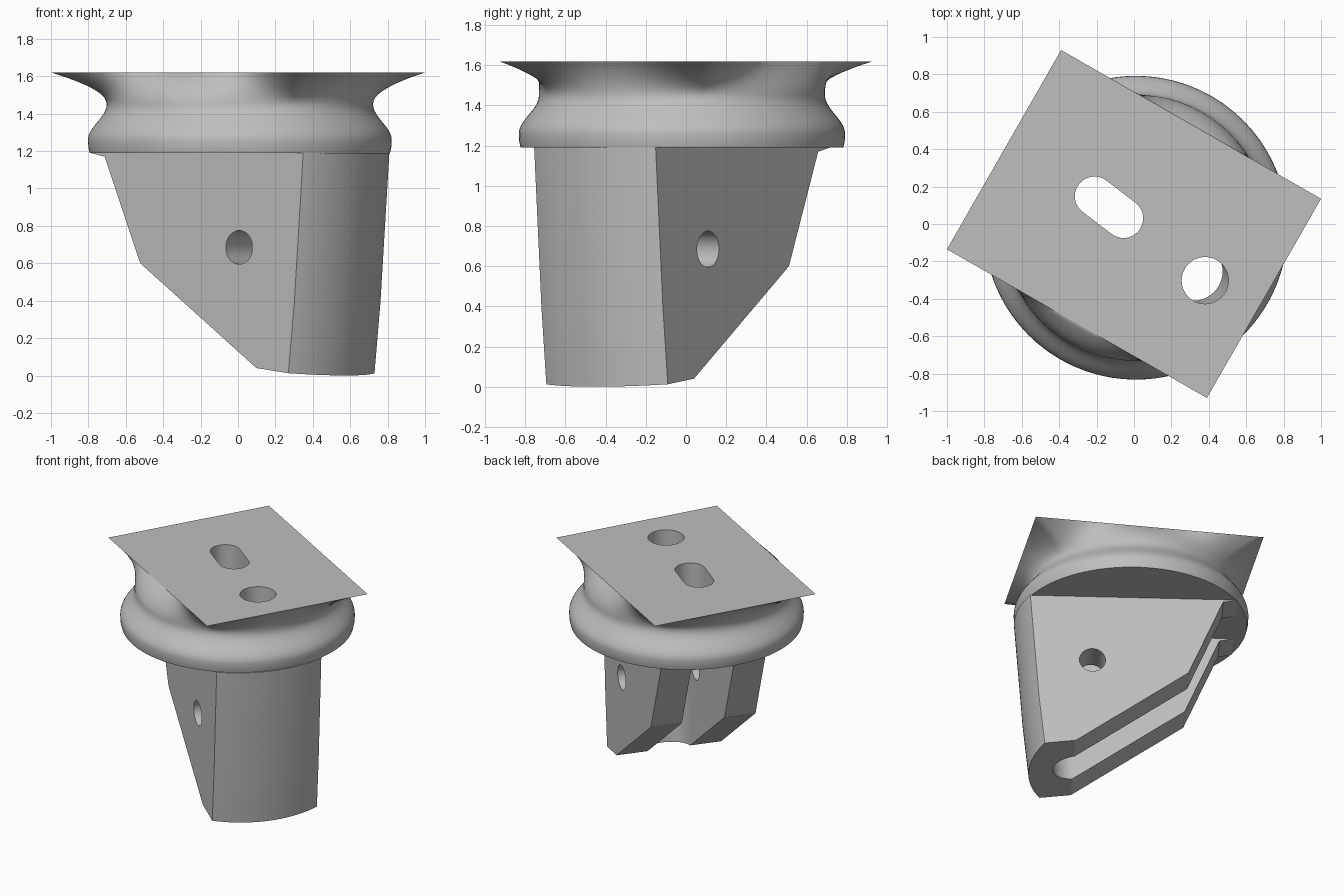
import bpy, bmesh, math
from mathutils import Vector, Matrix

if "Cube" in bpy.data.objects:
    bpy.data.objects.remove(bpy.data.objects["Cube"])

grey = bpy.data.materials.new("grey")
grey.diffuse_color = (0.52, 0.52, 0.52, 1)
grey.use_nodes = True
grey.node_tree.nodes["Principled BSDF"].inputs["Base Color"].default_value = grey.diffuse_color

CENTRE = Vector((0.01, -0.02))
# arm frame: x runs along the arm, y across it
FRAME = Matrix.Translation((0.01, -0.02, 0)) @ Matrix.Rotation(math.radians(-37.3), 4, 'Z')
LEDGE = 1.19      # underside of the collar
TOP = 1.62


def skin(name, rings, matrix=Matrix()):
    """Closed solid through equal-length rings of points."""
    bm = bmesh.new()
    rows = [[bm.verts.new(matrix @ Vector(p)) for p in ring] for ring in rings]
    for lo, hi in zip(rows, rows[1:]):
        for i in range(len(lo)):
            j = (i + 1) % len(lo)
            bm.faces.new((lo[i], lo[j], hi[j], hi[i]))
    bm.faces.new(rows[0][::-1])
    bm.faces.new(rows[-1])
    bmesh.ops.recalc_face_normals(bm, faces=bm.faces)
    mesh = bpy.data.meshes.new(name)
    bm.to_mesh(mesh)
    bm.free()
    obj = bpy.data.objects.new(name, mesh)
    bpy.context.collection.objects.link(obj)
    mesh.materials.append(grey)
    return obj


def stadium(x0, x1, r, z, n=24):
    """Slot outline with round ends at x0 and x1."""
    pts = []
    for cx, start in ((x1, -90), (x0, 90)):
        for i in range(n + 1):
            t = math.radians(start + 180 * i / n)
            pts.append((cx + r * math.cos(t), r * math.sin(t), z))
    return pts


def cut(obj, cutter):
    mod = obj.modifiers.new("cut", 'BOOLEAN')
    mod.operation, mod.solver, mod.object = 'DIFFERENCE', 'EXACT', cutter
    bpy.context.view_layer.objects.active = obj
    bpy.ops.object.modifier_apply(modifier=mod.name)
    bpy.data.objects.remove(cutter)


def smooth(obj, angle):
    bpy.ops.object.select_all(action='DESELECT')
    obj.select_set(True)
    bpy.context.view_layer.objects.active = obj
    bpy.ops.object.shade_smooth_by_angle(angle=math.radians(angle))


# collar: round base, narrow neck, flaring to a rectangular top
corners = [Vector(p) for p in ((1, 0.135), (-0.39, 0.93), (-1, -0.135), (0.39, -0.93))]
outline = []
for k in range(4):
    p, q = corners[k], corners[(k + 1) % 4]
    for i in range(28):
        outline.append(p.lerp(q, i / 28))


def collar_ring(z, r, blend=0.0):
    return [(*(CENTRE + p.normalized() * r).lerp(p, blend), z) for p in outline]


rings = [collar_ring(LEDGE, 0.803), collar_ring(1.22, 0.81)]
for i in range(11):
    t = i / 10
    rings.append(collar_ring(1.26 + 0.19 * t, 0.762 + 0.05 * math.cos(math.pi * t)))
for i in range(1, 11):
    t = i / 10
    rings.append(collar_ring(1.45 + (TOP - 1.45) * t, 0.712, t ** 1.85))
collar = skin("collar", rings)

# slot and round hole down through the collar
for x0, x1, r in ((-0.278, -0.083, 0.105), (0.4649, 0.4651, 0.125)):
    cut(collar, skin("hole_cutter", [stadium(x0, x1, r, 1.0), stadium(x0, x1, r, 1.8)], FRAME))
smooth(collar, 45)

# arm: flat sides, rounded slanting front, chamfered back
HALF = 0.38
sections = []
for i in range(25):
    y = -HALF + 2 * HALF * i / 24
    front = math.sqrt(0.81 ** 2 - y * y)
    foot = front - 0.1
    sections.append([(-0.715, y, LEDGE), (-0.62, y, 1.17), (-0.38, y, 0.60), (0.40, y, 0.04),
                     (foot, y, 0.04 - 0.129 * (foot - 0.40)), (front - 0.06, y, 0.39),
                     (front, y, LEDGE)])
arm = skin("arm", sections, FRAME)

# groove with a round inner end, slanting like the front
cut(arm, skin("groove_cutter", [stadium(-1.2, 0.377, 0.155, -0.1),
                                stadium(-1.2, 0.494, 0.155, 1.3)], FRAME))

# pin hole across both prongs
pin = [[(0.285 + 0.09 * math.cos(math.tau * i / 40), y, 0.685 + 0.09 * math.sin(math.tau * i / 40))
        for i in range(40)] for y in (-0.6, 0.6)]
cut(arm, skin("pin_cutter", pin, FRAME))
smooth(arm, 25)
